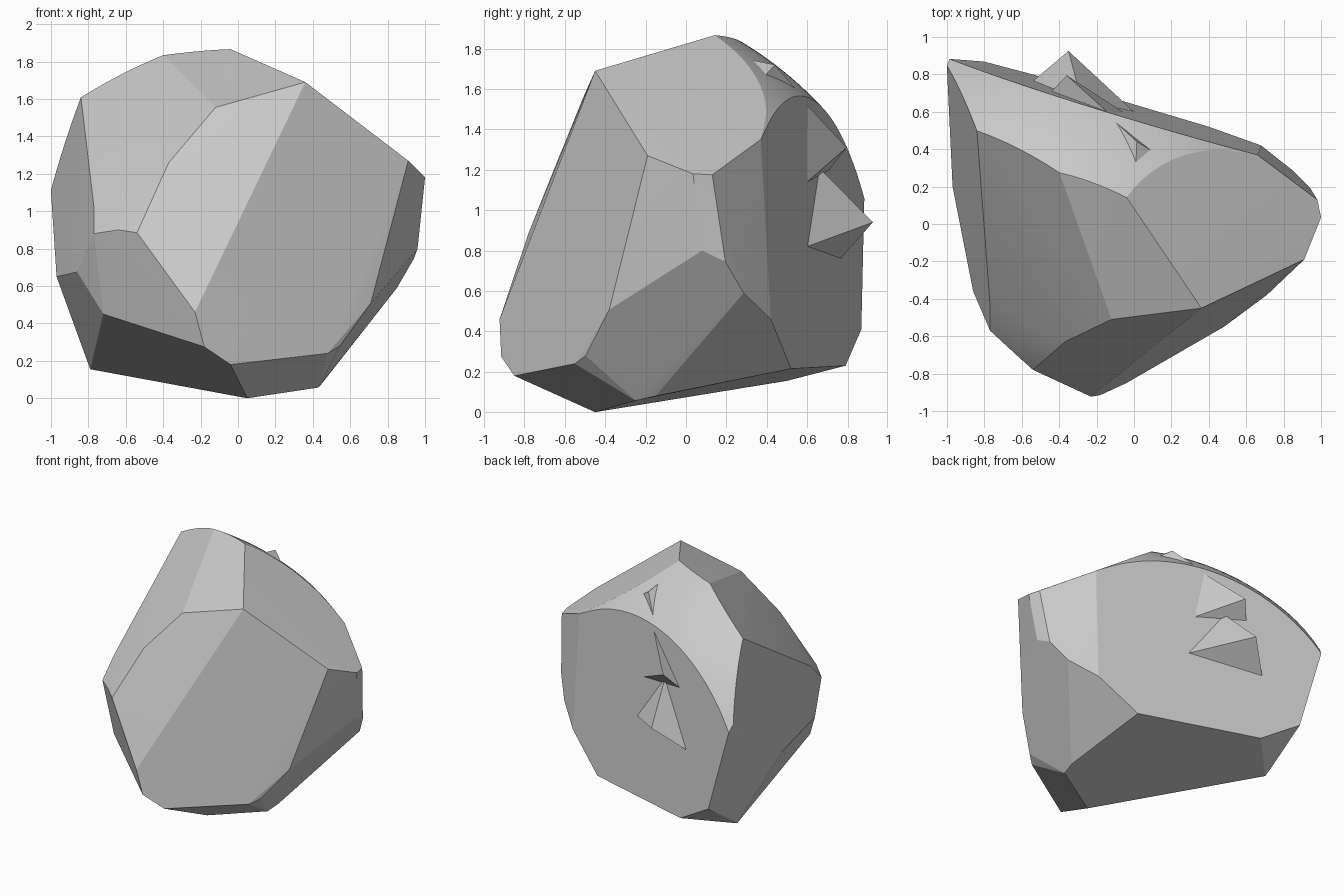
import bpy, bmesh, math
from mathutils import Vector as V

if "Cube" in bpy.data.objects:
    bpy.data.objects.remove(bpy.data.objects["Cube"])

# Sphere whose surface remains as the rounded cap at the upper back
CENTRE, RADIUS = V((-0.408, -0.691, 0.235)), 1.868
MIDDLE = V((0, 0, 0.9))


def hull(name, points, smooth=None):
    bm = bmesh.new()
    for p in points:
        bm.verts.new(p)
    out = bmesh.ops.convex_hull(bm, input=bm.verts)
    junk = {g for g in out["geom_interior"] + out["geom_unused"]
            if isinstance(g, bmesh.types.BMVert)}
    bmesh.ops.delete(bm, geom=list(junk), context='VERTS')
    bmesh.ops.dissolve_limit(bm, angle_limit=math.radians(0.6),
                             verts=bm.verts, edges=bm.edges)
    bmesh.ops.recalc_face_normals(bm, faces=bm.faces)
    mesh = bpy.data.meshes.new(name)
    bm.to_mesh(mesh)
    bm.free()
    ob = bpy.data.objects.new(name, mesh)
    bpy.context.collection.objects.link(ob)
    if smooth:
        bpy.context.view_layer.objects.active = ob
        ob.select_set(True)
        bpy.ops.object.shade_smooth_by_angle(angle=math.radians(smooth))
        ob.select_set(False)
    return ob


def plane(p, q, r):
    n = (q - p).cross(r - p).normalized()
    return p, (n if n.dot(p - MIDDLE) > 0 else -n)


def arc(p, q, pl, steps):
    """Points where the plane slices the sphere, from p to q."""
    o, n = pl
    d = n.dot(CENTRE - o)
    c = CENTRE - n * d
    r = math.sqrt(RADIUS ** 2 - d * d)
    return [c + (p.lerp(q, i / steps) - c).normalized() * r for i in range(steps + 1)]


# Corners shared by the rounded cap and the cut faces
a, b, c, d = V((-1, .84, 1.11)), V((-.84, .5, 1.61)), V((-.4, .27, 1.83)), V((-.04, .14, 1.865))
e, f, g = V((.36, -.45, 1.69)), V((.91, -.19, 1.27)), V((.66, .37, 1.35))
h, back_left = V((.68, .42, .46)), V((-.975, .88, 1.05))

# Remaining corners of the boulder
upper = [(1, .035, 1.18), (.98, .13, 1.175), (-.12, -.51, 1.555), (-.37, -.63, 1.26),
         (-.54, -.615, 1.06), (-.77, -.43, 1.02), (-.77, -.57, .88), (-.64, -.69, .9),
         (-.54, -.78, .885)]
lower = [(.96, .08, .8), (.94, .195, .745), (.85, .285, .59), (.71, -.38, .508),
         (.545, -.497, .28), (.48, -.55, .24), (.43, -.25, .057), (.45, -.15, .08),
         (.05, -.45, 0), (-.04, -.85, .18), (-.18, -.915, .275), (-.23, -.923, .46),
         (-.72, -.5, .45), (-.86, -.36, .675), (-.97, .2, .65), (-.8, .55, .2),
         (-.79, .5, .155), (-.505, .79, .23), (-.8, .868, .41), (.4, .52, .215)]

# Cut faces that border the cap
left = plane(a, b, V((-.86, -.36, .675)))
upper_left = plane(b, c, V((-.77, -.43, 1.02)))
top = plane(c, d, V((-.12, -.51, 1.555)))
right = plane(d, e, g)
back = plane(g, h, back_left)
cuts = [left, upper_left, top, right, back]

# Cap outline and its rounded filling
front_rail = arc(a, b, left, 6) + arc(b, c, upper_left, 6) + arc(c, d, top, 5) + arc(d, g, right, 12)
back_rail = arc(back_left, g, back, len(front_rail) - 1)
cap = front_rail + back_rail
for p, q in zip(front_rail, back_rail):
    for i in range(1, 9):
        s = CENTRE + (p.lerp(q, i / 9) - CENTRE).normalized() * RADIUS
        if all((s - o).dot(n) < -0.004 for o, n in cuts):
            cap.append(s)

hull("boulder", [e, f, g, h] + upper + lower + cap, smooth=12)

# Splinters sticking out of the back: tip first, then the base triangle
shards = {
    "lower_shard": [(-.35, .925, .94), (-.28, .66, 1.21), (0, .6, .82), (-.54, .765, .76)],
    "middle_shard": [(-.36, .795, 1.31), (-.143, .6, 1.52), (-.06, .6, 1.14), (-.44, .71, 1.2)],
    "upper_shard": [(.015, .44, 1.72), (.01, .315, 1.745), (.09, .395, 1.67), (-.12, .565, 1.575)],
}
for name, pts in shards.items():
    hull(name, pts)
